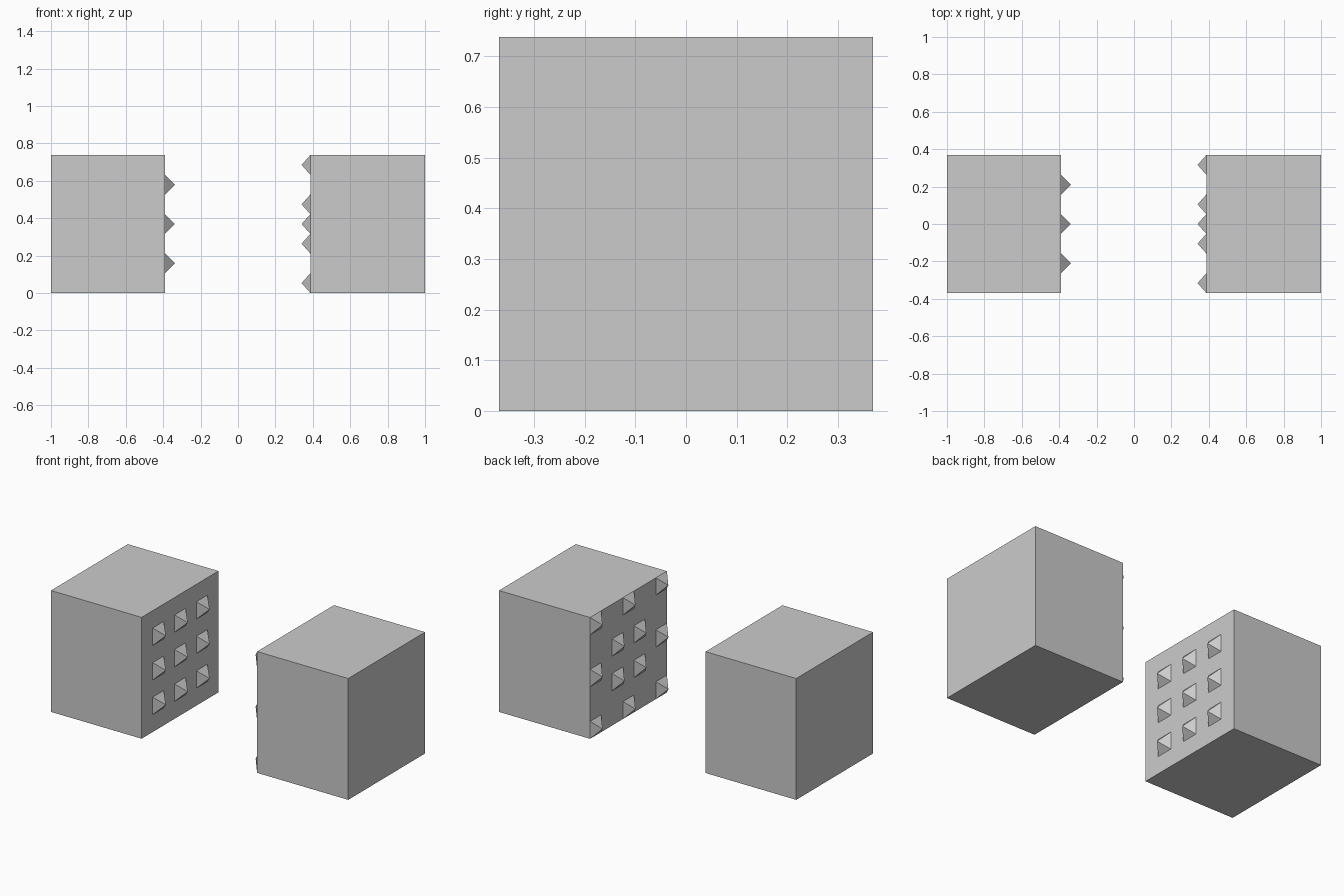
import bpy
import bmesh

if "Cube" in bpy.data.objects:
    bpy.data.objects.remove(bpy.data.objects["Cube"])

H = 0.738          # block height and depth
MID = H / 2
R = 0.053          # half width of a spike base


def add_object(name, bm):
    bmesh.ops.recalc_face_normals(bm, faces=bm.faces)
    mesh = bpy.data.meshes.new(name)
    bm.to_mesh(mesh)
    bm.free()
    ob = bpy.data.objects.new(name, mesh)
    bpy.context.collection.objects.link(ob)


def box(name, x0, x1):
    bm = bmesh.new()
    bmesh.ops.create_cube(bm, size=1)
    for v in bm.verts:
        v.co = ((x0 + x1) / 2 + v.co.x * (x1 - x0), v.co.y * H, MID + v.co.z * H)
    add_object(name, bm)


def spikes(name, base_x, tip_x, centres):
    # square pyramids standing on the inner face of a block
    bm = bmesh.new()
    for y, z in centres:
        ring = [bm.verts.new((base_x, y + a * R, MID + z + b * R))
                for a, b in ((-1, -1), (1, -1), (1, 1), (-1, 1))]
        tip = bm.verts.new((tip_x, y, MID + z))
        bm.faces.new(ring)
        for i in range(4):
            bm.faces.new((ring[i], ring[(i + 1) % 4], tip))
    add_object(name, bm)


# Two facing blocks
box("left_block", -1, -0.39)
box("right_block", 0.387, 1)

# Left block: 3 x 3 grid of spikes
left = [(y, z) for y in (-0.21, 0, 0.21) for z in (-0.21, 0, 0.21)]
spikes("left_spikes", -0.39, -0.338, left)

# Right block: ring of eight around the border plus four near the middle
E, N = MID - R, 0.105
right = [(y, z) for y in (-E, 0, E) for z in (-E, 0, E) if y or z]
right += [(y, z) for y in (-N, N) for z in (-N, N)]
spikes("right_spikes", 0.387, 0.34, right)
